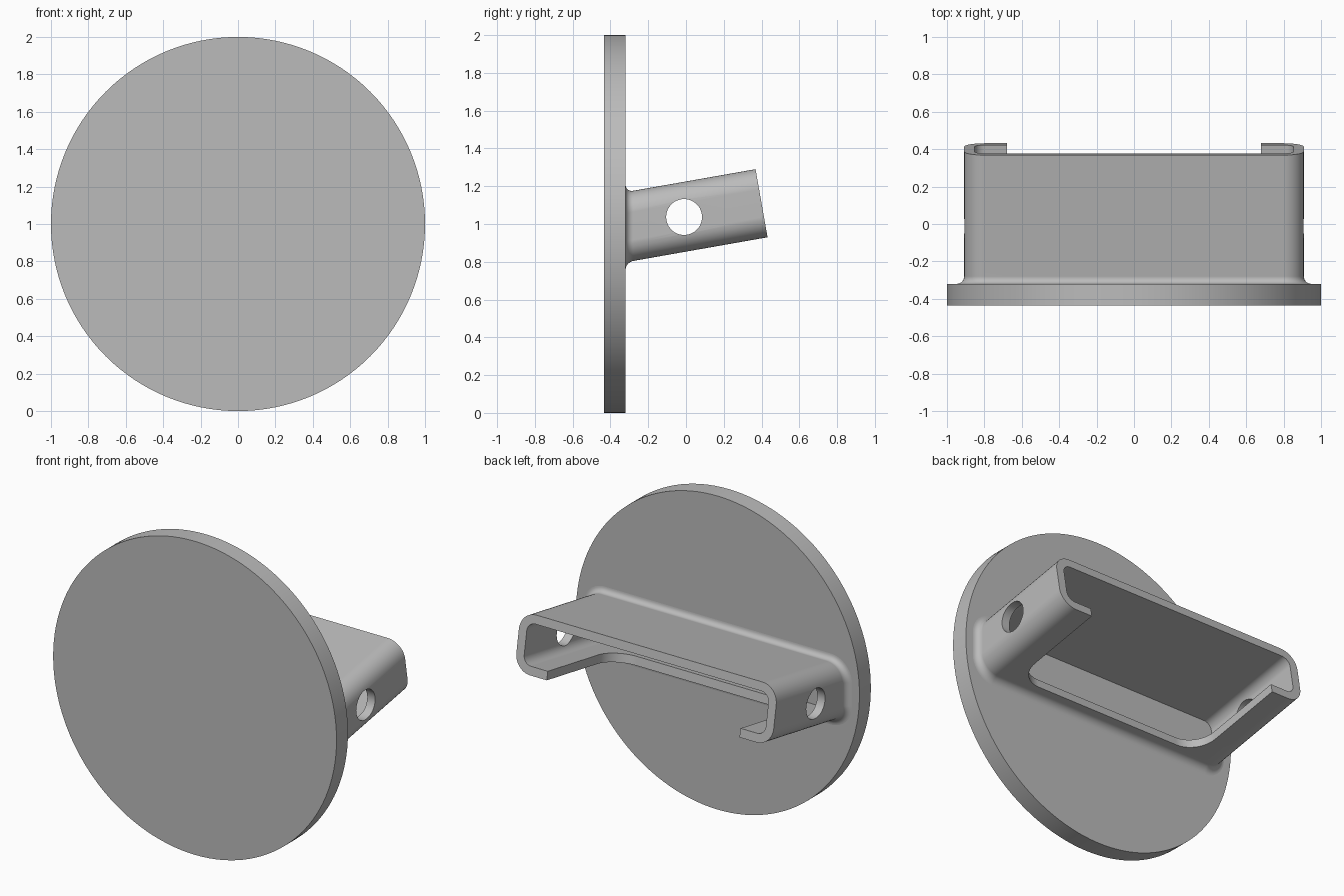
import bpy, bmesh, math
from mathutils import Vector

cube = bpy.data.objects.get("Cube")
if cube:
    bpy.data.objects.remove(cube, do_unlink=True)

grey = bpy.data.materials.new("plain grey")
grey.use_nodes = True
grey.diffuse_color = (0.5, 0.5, 0.5, 1)
grey.node_tree.nodes["Principled BSDF"].inputs["Base Color"].default_value = grey.diffuse_color

TILT = math.radians(10)
ALONG = Vector((0, math.cos(TILT), math.sin(TILT)))    # sleeve axis
ACROSS = Vector((0, -math.sin(TILT), math.cos(TILT)))  # sleeve "up"
MOUTH = Vector((0, 0.40, 1.11))                        # centre of the open end
HALF_W, HALF_H, WALL, CORNER = 0.908, 0.183, 0.055, 0.11
DISC_FRONT, DISC_BACK = -0.435, -0.32


def make_object(name, bm):
    bmesh.ops.recalc_face_normals(bm, faces=bm.faces)
    mesh = bpy.data.meshes.new(name)
    bm.to_mesh(mesh)
    bm.free()
    mesh.materials.append(grey)
    obj = bpy.data.objects.new(name, mesh)
    bpy.context.collection.objects.link(obj)
    return obj


def activate(obj):
    bpy.ops.object.select_all(action='DESELECT')
    obj.select_set(True)
    bpy.context.view_layer.objects.active = obj


def rounded_rect(w, h, r, steps=10):
    points = []
    for q, (sx, sy) in enumerate([(1, 1), (-1, 1), (-1, -1), (1, -1)]):
        for i in range(steps + 1):
            a = (q + i / steps) * math.pi / 2
            points.append((sx * (w - r) + r * math.cos(a), sy * (h - r) + r * math.sin(a)))
    return points


def prism(name, bottom, top):
    bm = bmesh.new()
    low = [bm.verts.new(p) for p in bottom]
    high = [bm.verts.new(p) for p in top]
    bm.faces.new(low)
    bm.faces.new(high)
    for i in range(len(low)):
        j = (i + 1) % len(low)
        bm.faces.new((low[i], low[j], high[j], high[i]))
    return make_object(name, bm)


def circle(x_to_point, r, count):
    return [x_to_point(r * math.cos(t), r * math.sin(t))
            for t in (2 * math.pi * i / count for i in range(count))]


def cut(obj, cutter):
    mod = obj.modifiers.new("cut", 'BOOLEAN')
    mod.operation, mod.solver, mod.object = 'DIFFERENCE', 'EXACT', cutter
    activate(obj)
    bpy.ops.object.modifier_apply(modifier=mod.name)
    bpy.data.objects.remove(cutter, do_unlink=True)


def finish(obj):
    activate(obj)
    bpy.ops.object.shade_smooth_by_angle(angle=math.radians(35))
    mod = obj.modifiers.new("flat face normals", 'WEIGHTED_NORMAL')
    mod.keep_sharp = True


# Round face plate
disc = prism("round_plate",
             circle(lambda a, b: (a, DISC_FRONT, 1 + b), 1, 128),
             circle(lambda a, b: (a, DISC_BACK, 1 + b), 1, 128))
finish(disc)


# Tilted sleeve: rings run from the plate, along the outside, then back inside
def ring(bm, grow, y=None):
    verts = []
    for x, v in rounded_rect(HALF_W + grow, HALF_H + grow, CORNER + grow):
        p = MOUTH + ACROSS * v + Vector((x, 0, 0))
        if y is not None:
            p += ALONG * ((y - p.y) / ALONG.y)
        verts.append(bm.verts.new(p))
    return verts


bm = bmesh.new()
FILLET = 0.04
rings = [ring(bm, FILLET, DISC_BACK - 0.02)]
for i in range(9):
    a = i / 8 * math.pi / 2
    rings.append(ring(bm, FILLET * (1 - math.sin(a)), DISC_BACK + FILLET * (1 - math.cos(a))))
rings += [ring(bm, 0), ring(bm, -WALL), ring(bm, -WALL, DISC_BACK - 0.02)]
for k, first in enumerate(rings):
    second = rings[(k + 1) % len(rings)]
    for i in range(len(first)):
        j = (i + 1) % len(first)
        bm.faces.new((first[i], first[j], second[j], second[i]))
sleeve = make_object("tilted_sleeve", bm)

# Rounded slot open at the mouth, through the lower wall
slot = rounded_rect(0.68, 0.68, 0.16)
cut(sleeve, prism("slot_cutter", *[
    [MOUTH + Vector((x, 0, 0)) + ALONG * l + ACROSS * v for x, l in slot]
    for v in (-0.3, -0.06)]))

# Cross hole through both side walls
cut(sleeve, prism("hole_cutter", *[
    circle(lambda a, b: (x, a - 0.01, b + 1.037), 0.095, 48) for x in (-1.2, 1.2)]))
finish(sleeve)
